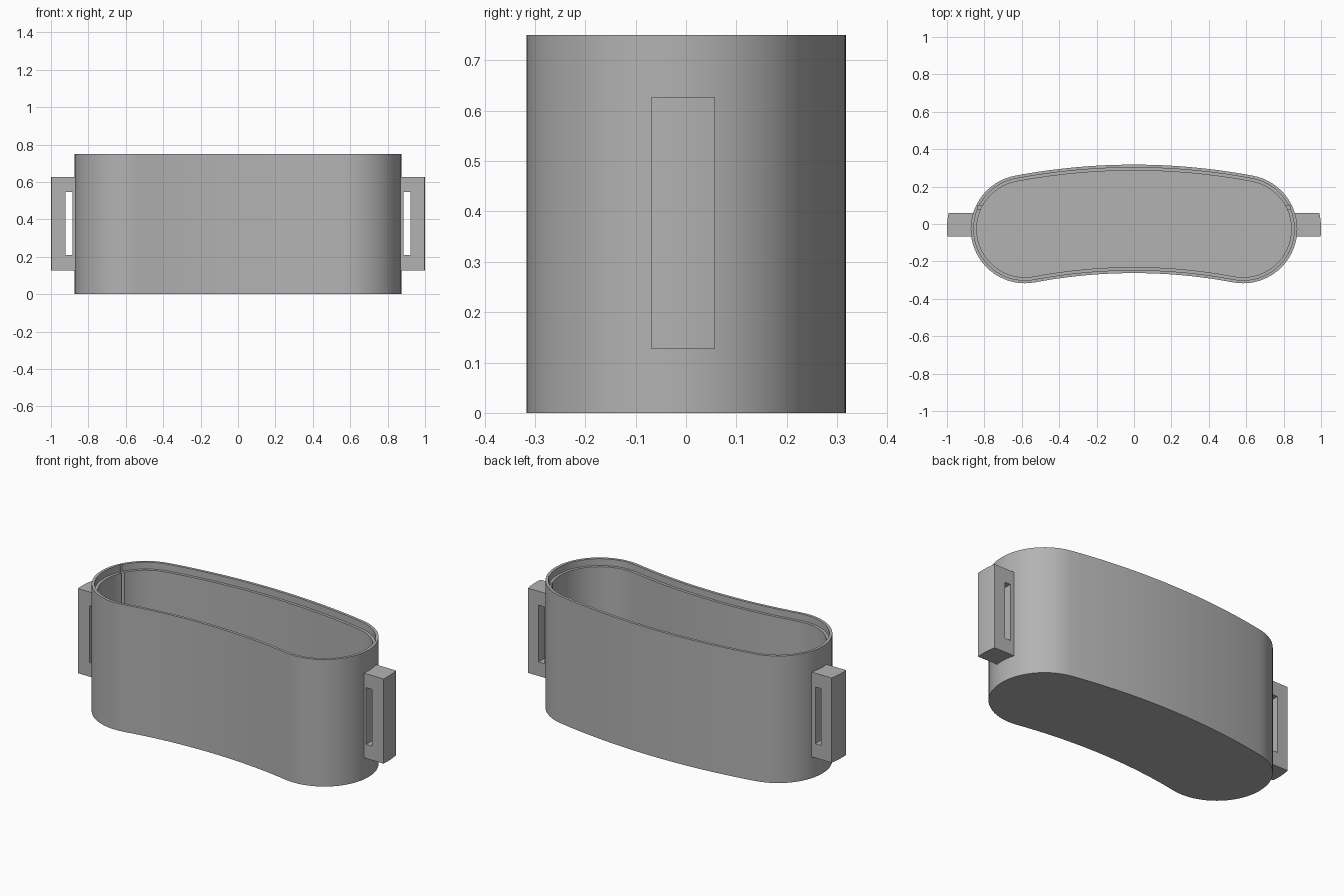
import bpy, bmesh
from math import sin, cos, asin, pi, sqrt

if "Cube" in bpy.data.objects:
    bpy.data.objects.remove(bpy.data.objects["Cube"])

grey = bpy.data.materials.new("plain grey")
grey.use_nodes = True
grey.diffuse_color = (0.45, 0.45, 0.45, 1)
grey.node_tree.nodes["Principled BSDF"].inputs["Base Color"].default_value = grey.diffuse_color

# The body follows a shallow arc with rounded ends
ARC_R, ARC_Y = 3.145, 0.0275 - 3.145
END_X, END_Y = 0.583, -0.027
HALF = asin(END_X / ARC_R)
OUTER, WALL, HEIGHT = 0.29, 0.032, 0.75


def outline(r):
    """Curved slot outline at distance r from the centre arc."""
    pts = []
    n, ends = 24, 32
    for i in range(n):
        a = HALF - 2 * HALF * i / n
        pts.append(((ARC_R + r) * sin(a), ARC_Y + (ARC_R + r) * cos(a)))
    for i in range(ends):
        a = pi / 2 + HALF + pi * i / ends
        pts.append((-END_X + r * cos(a), END_Y + r * sin(a)))
    for i in range(n):
        a = -HALF + 2 * HALF * i / n
        pts.append(((ARC_R - r) * sin(a), ARC_Y + (ARC_R - r) * cos(a)))
    for i in range(ends):
        a = -pi / 2 - HALF + pi * i / ends
        pts.append((END_X + r * cos(a), END_Y + r * sin(a)))
    return pts


def loft(name, levels):
    """Join stacked outlines [(points, z), ...] and cap both ends."""
    bm = bmesh.new()
    rings = [[bm.verts.new((x, y, z)) for x, y in pts] for pts, z in levels]
    for lo, hi in zip(rings, rings[1:]):
        for i in range(len(lo)):
            j = (i + 1) % len(lo)
            bm.faces.new((lo[i], lo[j], hi[j], hi[i]))
    bm.faces.new(rings[0][::-1])
    bm.faces.new(rings[-1])
    bmesh.ops.recalc_face_normals(bm, faces=bm.faces)
    mesh = bpy.data.meshes.new(name)
    bm.to_mesh(mesh)
    bm.free()
    mesh.materials.append(grey)
    obj = bpy.data.objects.new(name, mesh)
    bpy.context.collection.objects.link(obj)
    return obj


def cut_box(obj, x0, x1, y0, y1, z0, z1):
    """Cut a box-shaped opening out of obj."""
    rect = [(x0, y0), (x1, y0), (x1, y1), (x0, y1)]
    cutter = loft("cutter", [(rect, z0), (rect, z1)])
    cutter.hide_render = True
    mod = obj.modifiers.new("opening", "BOOLEAN")
    mod.operation, mod.solver, mod.object = "DIFFERENCE", "EXACT", cutter
    bpy.context.view_layer.objects.active = obj
    bpy.ops.object.modifier_apply(modifier=mod.name)
    bpy.data.objects.remove(cutter)


def smooth(obj):
    bpy.ops.object.select_all(action="DESELECT")
    obj.select_set(True)
    bpy.context.view_layer.objects.active = obj
    bpy.ops.object.shade_smooth_by_angle(angle=0.5)


# Hollow body with a stepped rim for a lid
lip, inner, ledge = OUTER - WALL / 2, OUTER - WALL, HEIGHT - 0.04
profile = [(OUTER, 0), (OUTER, HEIGHT), (lip, HEIGHT), (lip, ledge), (inner, ledge), (inner, WALL)]
body = loft("container_body", [(outline(r), z) for r, z in profile])

for side, label in ((1, "left"), (-1, "right")):
    # Thin upright groove inside each end
    xs = sorted((side * 0.79, side * 0.836))
    cut_box(body, *xs, 0.08, 0.098, WALL + 0.02, HEIGHT + 0.1)

    # Strap lug with a curved outer face and a slot through it
    reach = 1 - END_X
    ys = [-0.068 + 0.126 * i / 8 for i in range(9)]
    curve = [(END_X + sqrt(reach ** 2 - (y - END_Y) ** 2), y) for y in ys]
    pts = [(side * x, y) for x, y in [(0.85, ys[0])] + curve + [(0.85, ys[-1])]]
    lug = loft(label + "_strap_lug", [(pts, 0.127), (pts, 0.627)])
    xs = sorted((side * 0.885, side * 0.922))
    cut_box(lug, *xs, -0.2, 0.2, 0.21, 0.545)
    smooth(lug)

smooth(body)
